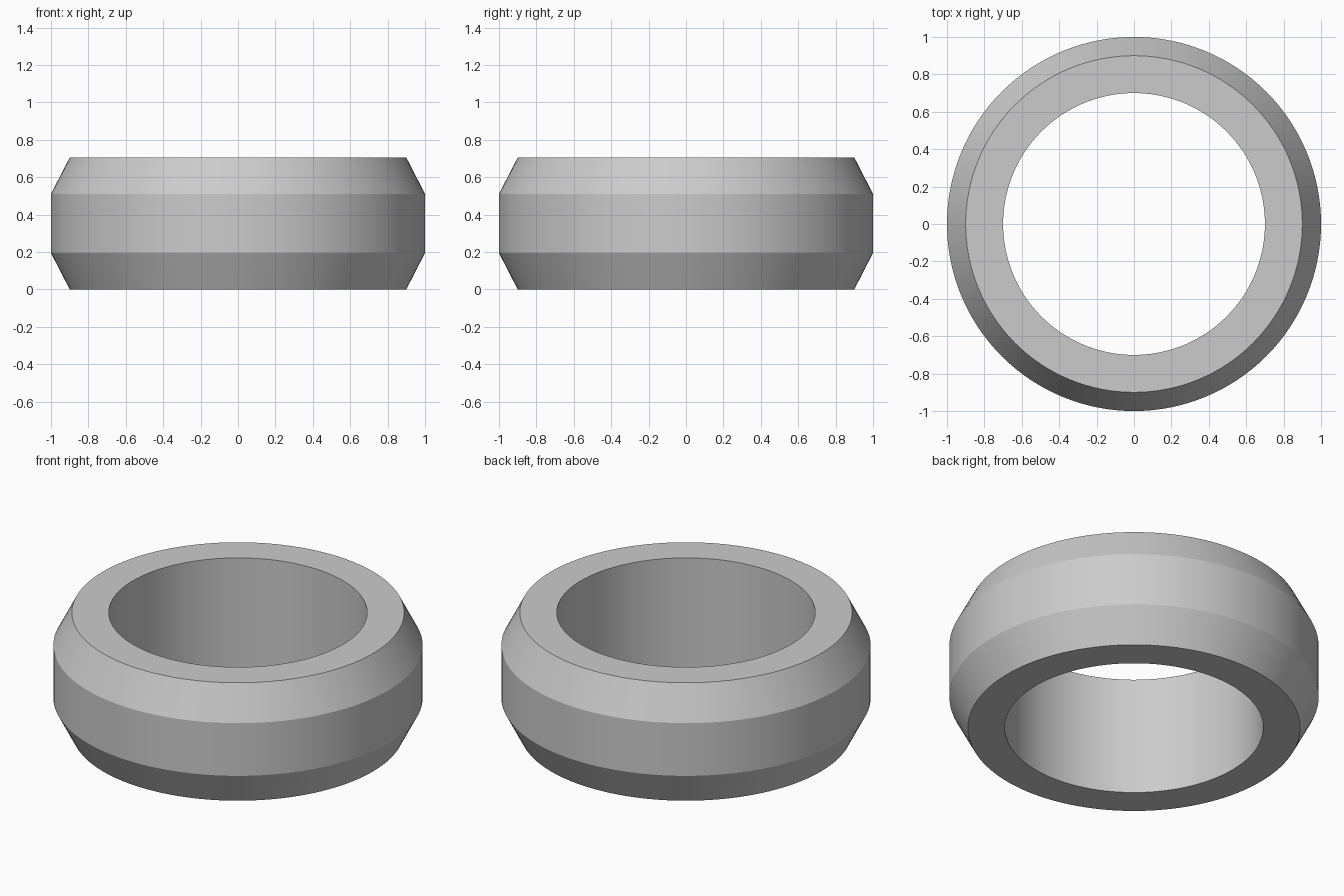
import bpy, bmesh, math

cube = bpy.data.objects.get("Cube")
if cube:
    bpy.data.objects.remove(cube, do_unlink=True)

SEGMENTS = 128

# Plain grey material
grey = bpy.data.materials.new("light grey")
grey.use_nodes = True
colour = (0.6, 0.6, 0.6, 1)
grey.diffuse_color = colour
grey.node_tree.nodes["Principled BSDF"].inputs["Base Color"].default_value = colour

# Ring cross-section as (radius, height): straight bore, chamfered outer edges
profile = [(0.7, 0), (0.9, 0), (1, 0.195), (1, 0.51), (0.9, 0.705), (0.7, 0.705)]

# Revolve the closed profile about the vertical axis
bm = bmesh.new()
verts = [bm.verts.new((r, 0, z)) for r, z in profile]
edges = [bm.edges.new((verts[i - 1], verts[i])) for i in range(len(verts))]
bmesh.ops.spin(bm, geom=verts + edges, cent=(0, 0, 0), axis=(0, 0, 1),
               angle=math.tau, steps=SEGMENTS, use_merge=True)
bmesh.ops.remove_doubles(bm, verts=bm.verts[:], dist=0.0001)
bmesh.ops.recalc_face_normals(bm, faces=bm.faces[:])

mesh = bpy.data.meshes.new("chamfered_ring")
bm.to_mesh(mesh)
bm.free()
mesh.materials.append(grey)
ring = bpy.data.objects.new("chamfered_ring", mesh)
bpy.context.collection.objects.link(ring)

# Smooth walls with crisp chamfer edges
bpy.ops.object.select_all(action="DESELECT")
ring.select_set(True)
bpy.context.view_layer.objects.active = ring
bpy.ops.object.shade_smooth_by_angle(angle=math.radians(15))
